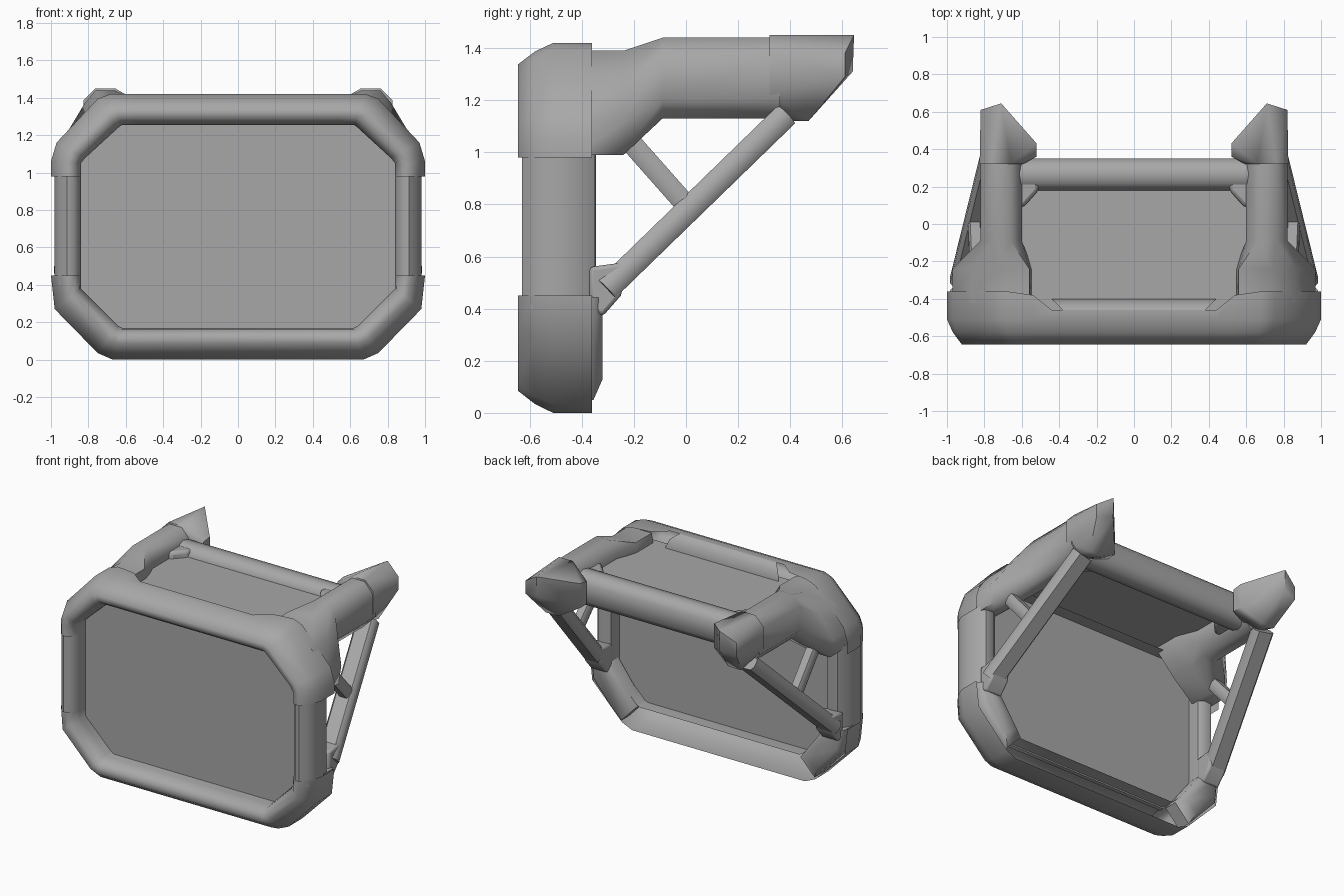
import bpy, bmesh, math
from mathutils import Vector

cube = bpy.data.objects.get("Cube")
if cube:
    bpy.data.objects.remove(cube, do_unlink=True)

GREY = (0.39, 0.39, 0.39, 1)
grey = bpy.data.materials.new("mid grey")
grey.use_nodes = True
grey.diffuse_color = GREY
grey.node_tree.nodes["Principled BSDF"].inputs["Base Color"].default_value = GREY


def finish(bm, name, mirror=False, angle=45, bevel=0):
    bmesh.ops.recalc_face_normals(bm, faces=bm.faces)
    mesh = bpy.data.meshes.new(name)
    bm.to_mesh(mesh)
    bm.free()
    obj = bpy.data.objects.new(name, mesh)
    bpy.context.collection.objects.link(obj)
    mesh.materials.append(grey)
    if bevel:
        mod = obj.modifiers.new("soft edges", 'BEVEL')
        mod.width, mod.segments, mod.limit_method = bevel, 2, 'ANGLE'
    if mirror:
        mod = obj.modifiers.new("mirror", 'MIRROR')
        mod.use_mirror_merge = False
    bpy.ops.object.select_all(action='DESELECT')
    obj.select_set(True)
    bpy.context.view_layer.objects.active = obj
    bpy.ops.object.shade_smooth_by_angle(angle=math.radians(angle))
    return obj


def loft(name, rings, closed=True, **options):
    """Skin a row of sections; closed ones get end caps."""
    bm = bmesh.new()
    rows = [[bm.verts.new(p) for p in ring] for ring in rings]
    n = len(rows[0])
    for a, b in zip(rows, rows[1:]):
        for i in range(n if closed else n - 1):
            j = (i + 1) % n
            bm.faces.new((a[i], a[j], b[j], b[i]))
    if closed:
        bm.faces.new(rows[0])
        bm.faces.new(rows[-1])
    return finish(bm, name, **options)


def hull(name, points, **options):
    bm = bmesh.new()
    for p in points:
        bm.verts.new(p)
    bmesh.ops.convex_hull(bm, input=bm.verts)
    bmesh.ops.dissolve_limit(bm, angle_limit=0.02, verts=bm.verts, edges=bm.edges)
    return finish(bm, name, **options)


def beam(name, start, end, width, height, **options):
    """Eight-sided strut between two points, width along x."""
    start, end = Vector(start), Vector(end)
    along = (end - start).normalized()
    up = Vector((1, 0, 0)).cross(along).normalized()
    side = along.cross(up)
    shape = [(1, .5), (.7, 1), (-.7, 1), (-1, .5), (-1, -.5), (-.7, -1), (.7, -1), (1, -.5)]
    rings = [[c + side * u * width / 2 + up * v * height / 2 for u, v in shape]
             for c in (start, end)]
    return loft(name, rings, **options)


# Section of the front channel, open at the back: share of the way inwards, depth
CHANNEL = [(0, -.36), (0, -.51), (.2, -.58), (.5, -.645), (.78, -.635), (.94, -.6),
           (1, -.545), (1, -.37)]


def channel(name, stations):
    """Sweep the section along (outer, inner, outer rear depth) stations and their mirror."""
    path = stations + [((-a[0], a[1]), (-b[0], b[1]), d) for a, b, d in reversed(stations)]
    rings = [[(o[0] + (i[0] - o[0]) * t, min(y, d + (-.36 - d) * t),
               o[1] + (i[1] - o[1]) * t) for t, y in CHANNEL] for o, i, d in path]
    return loft(name, rings, closed=False, angle=75)


# Front frame
channel("lower_frame", [((1, .45), (.84, .45), -.36), ((.98, .27), (.84, .38), -.36),
                        ((.75, .035), (.64, .18), -.36), ((.67, 0), (.62, .17), -.36)])
channel("upper_frame", [((1, .98), (.84, .98), -.35), ((1, 1.06), (.84, 1.05), -.35),
                        ((.97, 1.16), (.82, 1.075), -.35), ((.75, 1.395), (.64, 1.24), -.35),
                        ((.68, 1.42), (.62, 1.255), -.35), ((.54, 1.42), (.54, 1.255), -.38),
                        ((.44, 1.42), (.44, 1.255), -.46)])

# Rounded rear of the top bar
hull("top_bar_rear", [(s * (.44 + (y + .4) * k), y, z) for s in (-1, 1) for k in (1,)
                      for y, z in ((-.5, 1.418), (-.46, 1.416), (-.42, 1.385), (-.4, 1.33),
                                   (-.4, 1.31), (-.5, 1.31))])

# Bottom corner pads filling the channel
hull("lower_corner",
     [(x, y, z) for y in (-.45, -.355) for x, z in
      ((.985, .445), (.968, .285), (.75, .05), (.64, .165), (.85, .38), (.85, .445))]
     + [(x, -.32, z) for x, z in
        ((.95, .44), (.94, .31), (.79, .13), (.7, .19), (.87, .37), (.87, .44))],
     mirror=True, angle=50)

# Side posts
hull("side_post", [(x, y, z) for z in (.4, 1.02) for x, y in
                   ((.98, -.42), (.98, -.54), (.955, -.595), (.915, -.63), (.88, -.625),
                    (.85, -.59), (.84, -.55), (.84, -.37), (.87, -.345), (.93, -.35))],
     mirror=True)

# Front and top panels
hull("front_panel", [(sx * x, y, z) for sx in (-1, 1) for y in (-.49, -.46)
                     for x, z in ((.85, .37), (.85, 1.06), (.63, 1.27), (.63, .16))])
hull("top_panel", [(x, y, z) for x in (-.64, .64) for y in (-.46, .26) for z in (1.29, 1.325)])

# Side arms flaring into the diagonal frame corners
ROOT = [(.83, .99), (.95, .99), (.97, 1.12), (.87, 1.27), (.74, 1.39), (.56, 1.39),
        (.54, 1.27), (.68, 1.12)]
ARM = [(.66, 1.13), (.76, 1.13), (.82, 1.2), (.82, 1.37), (.76, 1.44), (.66, 1.44),
       (.6, 1.37), (.6, 1.2)]
loft("side_arm", [[(x, y, z) for x, z in section] for y, section in
                  ((-.42, ROOT), (-.24, ROOT), (-.09, ARM), (.36, ARM))],
     mirror=True, angle=55)

# Pointed rear ends of the arms
collar = [(.71 + (x - .71) * 1.05, .32, 1.308 + (z - 1.285) * .92) for x, z in ARM]
hull("arm_end", collar + [(.71, .645, 1.45), (.71, .64, 1.31), (.82, .61, 1.38),
                          (.82, .61, 1.29), (.52, .43, 1.37), (.52, .43, 1.2),
                          (.52, .36, 1.36), (.52, .36, 1.2), (.76, .47, 1.12),
                          (.66, .47, 1.12), (.7, .41, 1.12)], mirror=True, angle=50)

# Rear crossbar and the gussets at its ends
hull("rear_crossbar", [(x, y, z) for x in (-.66, .66) for y, z in
                       ((.18, 1.22), (.18, 1.33), (.215, 1.375), (.265, 1.385), (.315, 1.375),
                        (.35, 1.33), (.35, 1.21), (.31, 1.165), (.265, 1.155), (.22, 1.165))],
     angle=60)
hull("crossbar_gusset", [(x, y, z) for z in (1.18, 1.37) for x, y in
                         ((.66, .09), (.59, .09), (.51, .18), (.51, .33), (.66, .33))],
     mirror=True, bevel=.02)

# Diagonal struts, their feet and the short braces
beam("diagonal_strut", (.915, -.31, .47), (.745, .38, 1.14), .14, .095, mirror=True)
hull("strut_foot", [(x, y, z) for x in (.83, .965) for y, z in
                    ((-.37, .56), (-.27, .56), (-.22, .58), (-.25, .45), (-.32, .37), (-.37, .4))],
     mirror=True, bevel=.015)
beam("short_brace", (.84, -.24, 1.07), (.85, -.01, .81), .075, .08, mirror=True)
